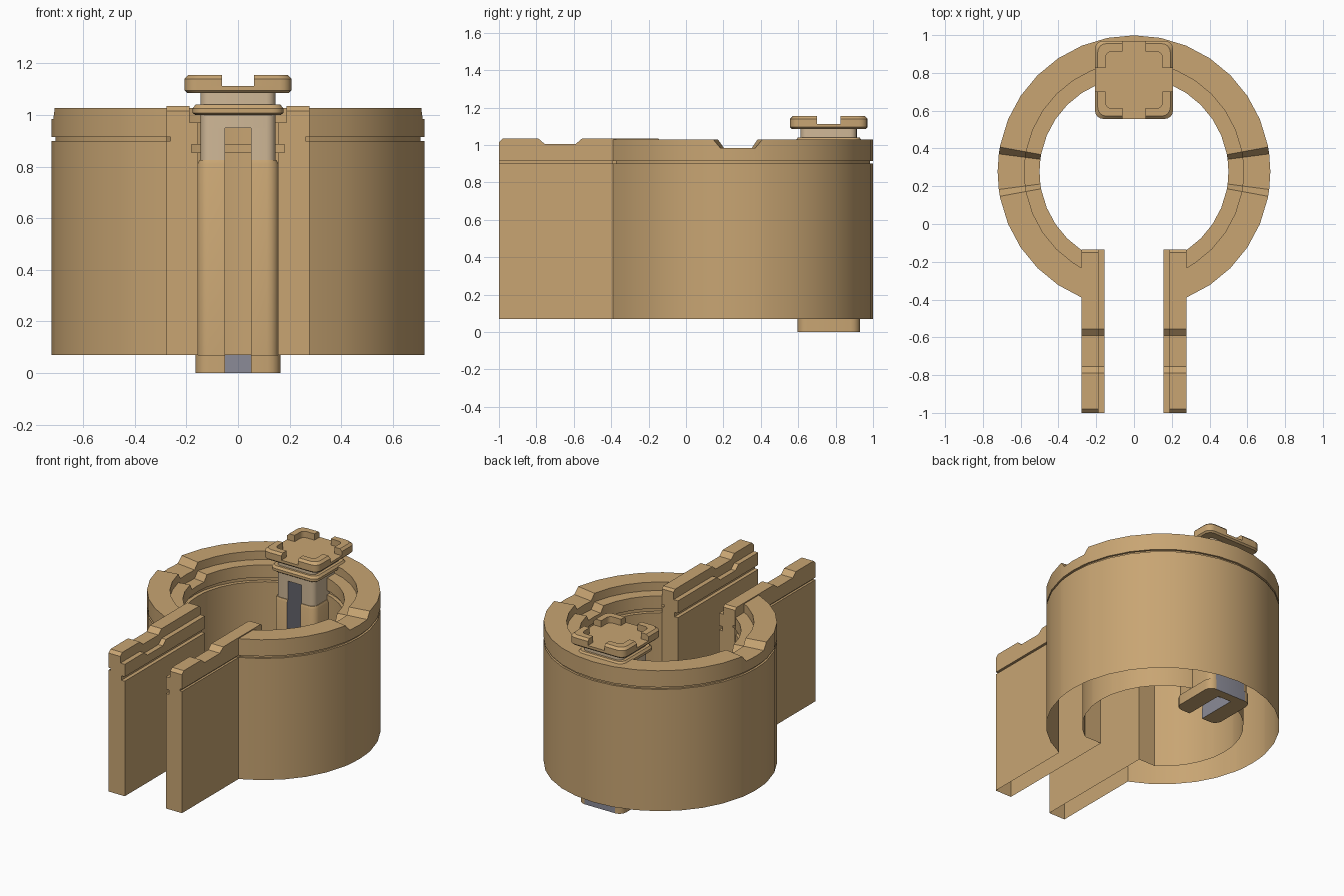
import bpy, bmesh, math

if "Cube" in bpy.data.objects:
    bpy.data.objects.remove(bpy.data.objects["Cube"])

CY, PY = 0.277, 0.763      # ring centre and post centre along y


def material(name, rgb):
    m = bpy.data.materials.new(name)
    m.diffuse_color = (*rgb, 1)
    m.use_nodes = True
    m.node_tree.nodes["Principled BSDF"].inputs["Base Color"].default_value = m.diffuse_color
    return m


TAN = material("tan", (0.578, 0.376, 0.171))
PALE = material("pale tan", (0.63, 0.48, 0.31))
GREY = material("grey", (0.26, 0.26, 0.31))


def finish(bm, name, mats, rule=None):
    bmesh.ops.recalc_face_normals(bm, faces=bm.faces)
    if rule:
        for f in bm.faces:
            f.material_index = rule(f)
    me = bpy.data.meshes.new(name)
    bm.to_mesh(me)
    bm.free()
    for m in mats:
        me.materials.append(m)
    ob = bpy.data.objects.new(name, me)
    bpy.context.collection.objects.link(ob)
    bpy.ops.object.select_all(action='DESELECT')
    ob.select_set(True)
    bpy.context.view_layer.objects.active = ob
    bpy.ops.object.shade_smooth_by_angle(angle=math.radians(30))
    return ob


def bridge(bm, rows, closed=False, skip=None):
    """Quads between successive rows of vertices."""
    n = len(rows[0])
    for i in range(len(rows) - 1):
        for j in range(n if closed else n - 1):
            if skip and skip(i, j):
                continue
            k = (j + 1) % n
            bm.faces.new((rows[i][j], rows[i][k], rows[i + 1][k], rows[i + 1][j]))


def loft(bm, layers):
    """Closed solid from (loop, z) layers."""
    rows = [[bm.verts.new((x, y, z)) for x, y in loop] for loop, z in layers]
    bridge(bm, rows, closed=True)
    bm.faces.new(rows[0])
    bm.faces.new(rows[-1])


def corner(cx, cy, r, a0, n=4):
    return [(cx + r * math.cos(math.radians(a0 + 90 * i / n)),
             cy + r * math.sin(math.radians(a0 + 90 * i / n))) for i in range(n + 1)]


def rounded(h, r, hy=None):
    a, b = h - r, (hy or h) - r
    pts = (corner(a, b, r, 0) + corner(-a, b, r, 90)
           + corner(-a, -b, r, 180) + corner(a, -b, r, 270))
    return [(x, y + PY) for x, y in pts]


def slotted(h, r, hy, s=0.05, back=0.87):
    """Rounded rectangle with a slot open to the front."""
    return rounded(h, r, hy)[:15] + [(-s, PY - hy), (-s, back), (s, back), (s, PY - hy)] + rounded(h, r, hy)[15:]


# Shared section, inner foot up over the top to outer foot (hollow, open below)
def section(inner, groove, ledge, outer, cut, top):
    return [(inner, .07), (inner, .855), (groove, .855), (groove, .885), (inner, .885),
            (inner, .97), (ledge, .97), (ledge, top), (outer, top), (outer, .915),
            (cut, .915), (cut, .9), (outer, .9), (outer, .07)]


def drop(z, d_top, d_ledge):
    return z + (d_top if z > 1 else d_ledge if z > .95 else 0)


# Ring shell, 32-sided, with a shallow notch on each side
stations = {-56.25 + 11.25 * i: 0 for i in range(27)}
for mid in (0, 180):
    for a, d in ((-10.4, 0), (-7.5, -.043), (0, -.043), (7.5, -.043), (10.4, 0)):
        stations[mid + a] = d
prof = section(.5, .525, .58, .722, .708, 1.028)
bm = bmesh.new()


def ring_end(s):
    return [bm.verts.new((s * .277, CY - math.sqrt(r * r - .277 ** 2), z)) for r, z in prof]


rows = [ring_end(1)]
for a in sorted(stations):
    d, t = stations[a], math.radians(a)
    rows.append([bm.verts.new((r * math.cos(t), CY + r * math.sin(t), drop(z, d, d))) for r, z in prof])
rows.append(ring_end(-1))
bridge(bm, rows)
bmesh.ops.remove_doubles(bm, verts=bm.verts, dist=0.002)
finish(bm, "ring_shell", [TAN])

# Two straight entry walls with notched tops
for side, s in (("right", 1), ("left", -1)):
    bm = bmesh.new()
    prof = section(.155, .18, .188, .277, .262, 1.035)
    ys = [(-1, -.02, 0), (-.98, 0, 0), (-.79, 0, 0), (-.755, -.03, -.03), (-.59, -.03, -.03),
          (-.555, 0, 0), (-.39, 0, 0), (-.15, 0, 0), (-.135, -.015, 0)]
    rows = [[bm.verts.new((s * x, y, drop(z, a, b))) for x, z in prof] for y, a, b in ys]
    bridge(bm, rows, skip=lambda i, j: i >= 6 and j >= 9)
    bm.faces.new(rows[0])
    bm.faces.new(rows[-1])
    finish(bm, side + "_wall", [TAN])


def slot_rule(f):
    c = f.calc_center_median()
    return int(abs(c.x) < .052 and abs(f.normal.z) < .5)


# Slotted post: wider foot, sleeve, pale upper core
bm = bmesh.new()
loft(bm, [(slotted(.165, .05, .168), 0), (slotted(.165, .05, .168), .07),
          (slotted(.157, .045, .162), .07), (slotted(.157, .045, .162), .81),
          (slotted(.15, .04, .155), .825)])
finish(bm, "post_sleeve", [TAN, GREY], slot_rule)
bm = bmesh.new()
loft(bm, [(slotted(.145, .035, .15), .82), (slotted(.145, .035, .15), .95)])
finish(bm, "post_core", [PALE, GREY], slot_rule)
bm = bmesh.new()
loft(bm, [(rounded(.145, .035, .15), .95), (rounded(.145, .035, .15), 1.09)])
finish(bm, "post_neck", [PALE])

# Collar and head plate
bm = bmesh.new()
loft(bm, [(rounded(.165, .04), 1.0), (rounded(.176, .045), 1.008),
          (rounded(.176, .045), 1.025), (rounded(.165, .04), 1.04)])
finish(bm, "post_collar", [TAN])
bm = bmesh.new()
loft(bm, [(rounded(.197, .04), 1.085), (rounded(.207, .045), 1.095), (rounded(.207, .045), 1.112)])
finish(bm, "head_plate", [TAN])

# Four raised corner brackets on the head
bm = bmesh.new()
for sx in (1, -1):
    for sy in (1, -1):
        def bracket(h):
            pts = [(h, .062)] + corner(h - .045, h - .045, .045, 0) + [(.062, h), (.062, .15)]
            pts += corner(.12, .12, .03, 0)[::-1] + [(.15, .062)]
            return [(sx * x, PY + sy * y) for x, y in pts]
        loft(bm, [(bracket(.207), 1.11), (bracket(.207), 1.14), (bracket(.192), 1.155)])
finish(bm, "head_brackets", [TAN])
